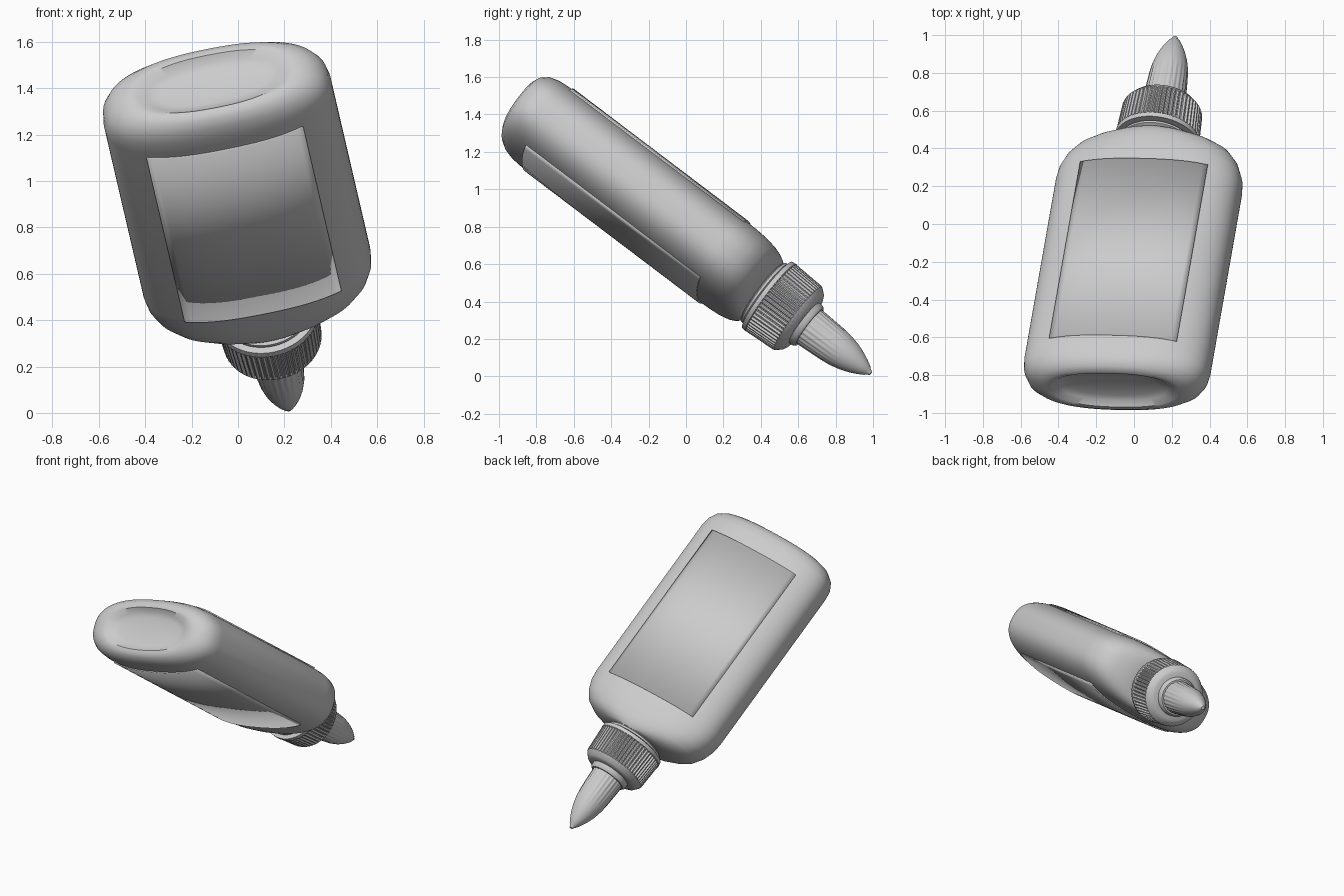
import bpy, math
from mathutils import Vector, Matrix

if "Cube" in bpy.data.objects:
    bpy.data.objects.remove(bpy.data.objects["Cube"])

# One grey plastic for the whole bottle
grey = bpy.data.materials.new("grey plastic")
grey.use_nodes = True
GREY = (0.6, 0.6, 0.6, 1)
grey.diffuse_color = GREY
grey.node_tree.nodes["Principled BSDF"].inputs["Base Color"].default_value = GREY

# Tilted frame: local z runs from base to tip, local x is the wide direction
axis = Vector((0.139, 0.79, -0.598)).normalized()
wide = Vector((0.977, -0.03, 0.2))
wide = (wide - axis * wide.dot(axis)).normalized()
deep = axis.cross(wide)
frame = Matrix((wide, deep, axis)).transposed().to_4x4()
frame.translation = (-0.11, -0.88, 1.43)

HALF_W, HALF_D, POWER = 0.5, 0.23, 2.5


def make(name, verts, faces, angle=40):
    mesh = bpy.data.meshes.new(name)
    mesh.from_pydata(verts, [], faces)
    mesh.materials.append(grey)
    obj = bpy.data.objects.new(name, mesh)
    bpy.context.collection.objects.link(obj)
    obj.matrix_world = frame
    bpy.ops.object.select_all(action='DESELECT')
    obj.select_set(True)
    bpy.context.view_layer.objects.active = obj
    bpy.ops.object.shade_smooth_by_angle(angle=math.radians(angle))
    return obj


def loft(name, rings, point, n, angle=40):
    """Skin a list of rings; point(ring, k) gives vertex k of a ring."""
    verts = [point(r, k) for r in rings for k in range(n)]
    faces = [(i * n + k, i * n + (k + 1) % n, (i + 1) * n + (k + 1) % n, (i + 1) * n + k)
             for i in range(len(rings) - 1) for k in range(n)]
    faces.append(tuple(reversed(range(n))))
    faces.append(tuple(range((len(rings) - 1) * n, len(rings) * n)))
    return make(name, verts, faces, angle)


# Bottle body: flattened oval sections (height, half width, half depth, power)
N = 96


def oval(ring, k):
    z, a, b, p = ring
    t = 2 * math.pi * k / N
    c, s = math.cos(t), math.sin(t)
    return (math.copysign(abs(c) ** (2 / p), c) * a,
            math.copysign(abs(s) ** (2 / p), s) * b, z)


loft("bottle_body", [
    (0.04, 0.1, 0.03, 2), (0.035, 0.24, 0.09, 2.2), (0.025, 0.29, 0.12, 2.3),
    (0.0, 0.33, 0.145, 2.4), (0.0, 0.37, 0.165, 2.4), (0.015, 0.42, 0.19, 2.4),
    (0.05, 0.465, 0.212, 2.5), (0.1, 0.492, 0.225, 2.5), (0.16, HALF_W, HALF_D, POWER),
    (1.36, HALF_W, HALF_D, POWER), (1.43, 0.492, 0.229, 2.5), (1.5, 0.465, 0.225, 2.5),
    (1.56, 0.42, 0.217, 2.4), (1.595, 0.36, 0.207, 2.3), (1.62, 0.28, 0.195, 2.2),
    (1.632, 0.21, 0.185, 2)], oval, N)

# Raised label panels that follow the curve of both broad faces
LABEL_W, LABEL_LOW, LABEL_HIGH, LIFT, COLS = 0.345, 0.19, 1.37, 0.008, 24


def surface(x):
    return HALF_D * (1 - (abs(x) / HALF_W) ** POWER) ** (1 / POWER)


for side, name in ((-1, "back_label_panel"), (1, "front_label_panel")):
    xs = [LABEL_W * (2 * i / COLS - 1) for i in range(COLS + 1)]
    verts, faces = [], []
    for z in (LABEL_LOW, LABEL_HIGH):
        verts += [(x, side * (surface(x) + LIFT), z) for x in xs]
    for i in range(COLS):
        quad = (i, i + 1, COLS + 2 + i, COLS + 1 + i)
        faces.append(quad if side < 0 else quad[::-1])
    panel = make(name, verts, faces)
    solid = panel.modifiers.new("thickness", 'SOLIDIFY')
    solid.thickness = 0.02
    solid.offset = -1


def turned(name, rings, n, angle=40):
    """Lathe with ribs: ring is (height, radius, rib depth); four steps per rib."""
    def point(ring, k):
        z, r, depth = ring
        r -= depth if k % 4 > 1 else 0
        t = 2 * math.pi * k / n
        return (r * math.cos(t), r * math.sin(t), z)
    return loft(name, rings, point, n, angle)


# Neck with a small flange under the cap
turned("neck", [(1.6, 0.2, 0), (1.635, 0.182, 0), (1.642, 0.198, 0),
                (1.655, 0.198, 0), (1.66, 0.175, 0), (1.7, 0.175, 0)], 64)

# Ribbed screw cap
turned("ribbed_cap", [(1.665, 0.2, 0), (1.665, 0.222, 0), (1.69, 0.225, 0),
                      (1.695, 0.223, 0.011), (1.865, 0.214, 0.011),
                      (1.875, 0.21, 0), (1.905, 0.185, 0), (1.915, 0.165, 0),
                      (1.915, 0.1, 0)], 224, 30)

# Collar at the foot of the nozzle
turned("nozzle_collar", [(1.9, 0.135, 0), (1.94, 0.133, 0), (1.952, 0.122, 0),
                         (1.952, 0.09, 0)], 64)

# Pointed nozzle with shallow flutes fading toward the tip
turned("nozzle", [(1.94, 0.113, 0.004), (2.02, 0.109, 0.004), (2.1, 0.104, 0.003),
                  (2.16, 0.097, 0), (2.22, 0.083, 0), (2.27, 0.065, 0),
                  (2.31, 0.046, 0), (2.34, 0.029, 0), (2.352, 0.018, 0),
                  (2.366, 0.012, 0)], 96, 50)
